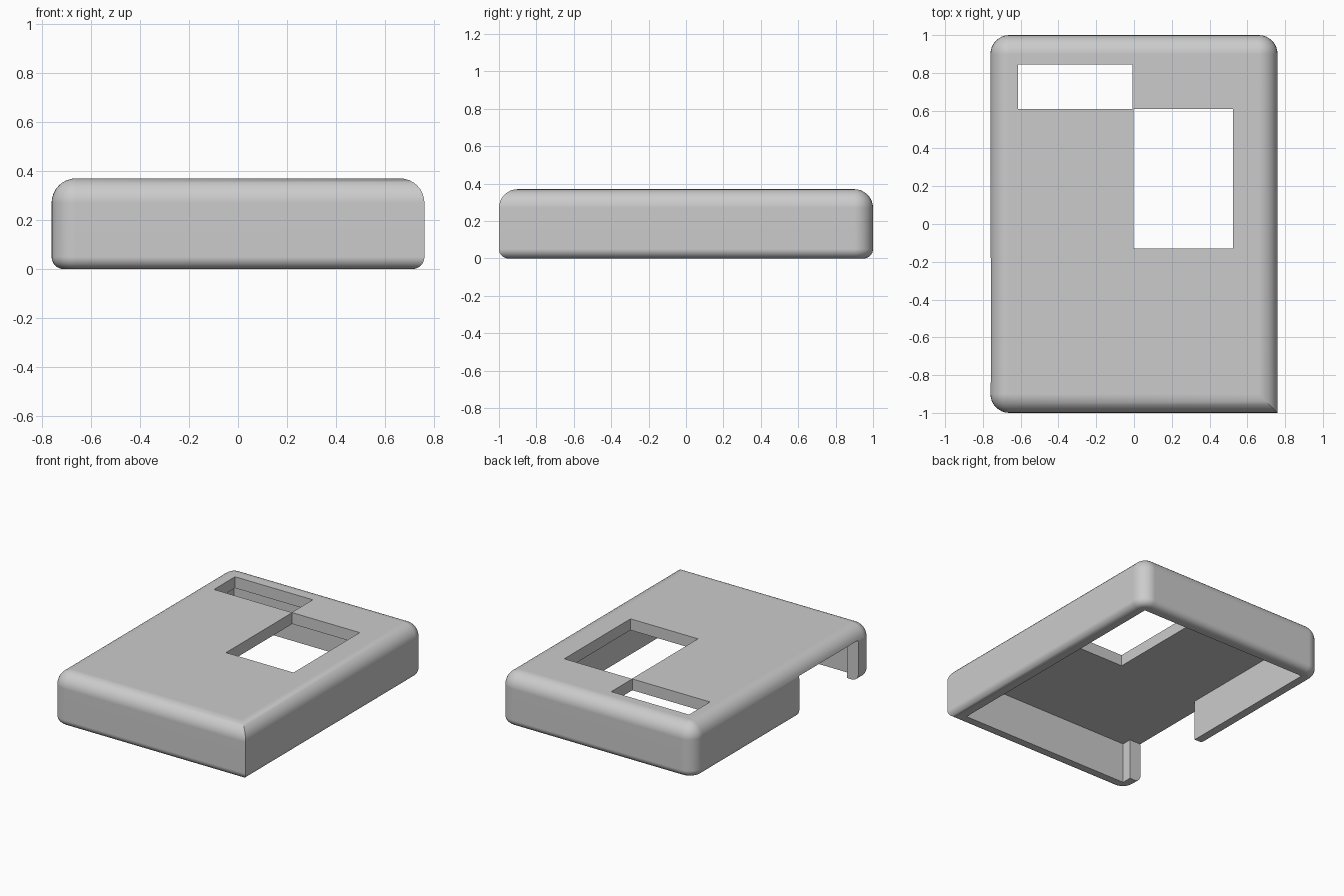
import bpy
from math import sin, cos, pi

HALF_X, HALF_Y, HEIGHT = 0.76, 1.0, 0.37
R, R_LOW, WALL, CEILING = 0.1, 0.05, 0.09, 0.29
STEPS = 8

if "Cube" in bpy.data.objects:
    bpy.data.objects.remove(bpy.data.objects["Cube"])

grey = bpy.data.materials.new("light grey")
grey.use_nodes = True
color = (0.6, 0.6, 0.6, 1)
grey.diffuse_color = color
grey.node_tree.nodes["Principled BSDF"].inputs["Base Color"].default_value = color


def add_mesh(name, verts, faces):
    mesh = bpy.data.meshes.new(name)
    mesh.from_pydata(verts, [], faces)
    mesh.materials.append(grey)
    obj = bpy.data.objects.new(name, mesh)
    bpy.context.collection.objects.link(obj)
    return obj


def ring(inset, z):
    """Outline with three rounded corners and one square front corner."""
    pts = []
    for i, (sx, sy) in enumerate([(1, 1), (-1, 1), (-1, -1)]):
        for k in range(STEPS + 1):
            a = (i + k / STEPS) * pi / 2
            r = R - inset
            pts.append((sx * (HALF_X - R) + r * cos(a),
                        sy * (HALF_Y - R) + r * sin(a), z))
    pts.append((HALF_X - inset, inset - HALF_Y, z))
    return pts


def cut(obj, name, x, y, z):
    """Subtract a box given by its ranges."""
    bpy.ops.mesh.primitive_cube_add(size=1)
    box = bpy.context.object
    box.name = name
    box.hide_render = True
    box.location = [(a + b) / 2 for a, b in (x, y, z)]
    box.scale = [b - a for a, b in (x, y, z)]
    mod = obj.modifiers.new(name, "BOOLEAN")
    mod.operation = "DIFFERENCE"
    mod.solver = "EXACT"
    mod.object = box
    bpy.context.view_layer.objects.active = obj
    bpy.ops.object.modifier_apply(modifier=name)
    bpy.data.objects.remove(box)


# Rounded outer shell, lofted from the small lower edge to the large upper one
arc = [k / STEPS * pi / 2 for k in range(STEPS + 1)]
levels = [(R_LOW * (1 - sin(a)), R_LOW * (1 - cos(a))) for a in arc]
# the last inset stays just short of R so corner points remain distinct
levels += [(R * 0.995 * (1 - cos(a)), HEIGHT - R + R * sin(a)) for a in arc]
verts = [p for inset, z in levels for p in ring(inset, z)]
n = len(verts) // len(levels)
faces = [(j * n + i, j * n + (i + 1) % n, (j + 1) * n + (i + 1) % n, (j + 1) * n + i)
         for j in range(len(levels) - 1) for i in range(n)]
faces += [tuple(reversed(range(n))), tuple(range(len(verts) - n, len(verts)))]
case = add_mesh("case_cover", verts, faces)

# Hollow inside, side opening and the two windows in the top
ix, iy = HALF_X - WALL, HALF_Y - WALL
cut(case, "cavity", (-ix, ix), (-iy, iy), (-1, CEILING))
cut(case, "side_opening", (-1, -0.6), (-0.84, -0.18), (-1, CEILING))
cut(case, "small_window", (-0.615, -0.007), (0.61, 0.845), (0.2, 1))
cut(case, "large_window", (-0.003, 0.525), (-0.13, 0.61), (0.2, 1))

# Smooth rounded edges, crisp cut edges
bpy.ops.object.select_all(action="DESELECT")
case.select_set(True)
bpy.context.view_layer.objects.active = case
bpy.ops.object.shade_smooth_by_angle(angle=pi / 6)
weighted = case.modifiers.new("weighted_normals", "WEIGHTED_NORMAL")
weighted.keep_sharp = True
